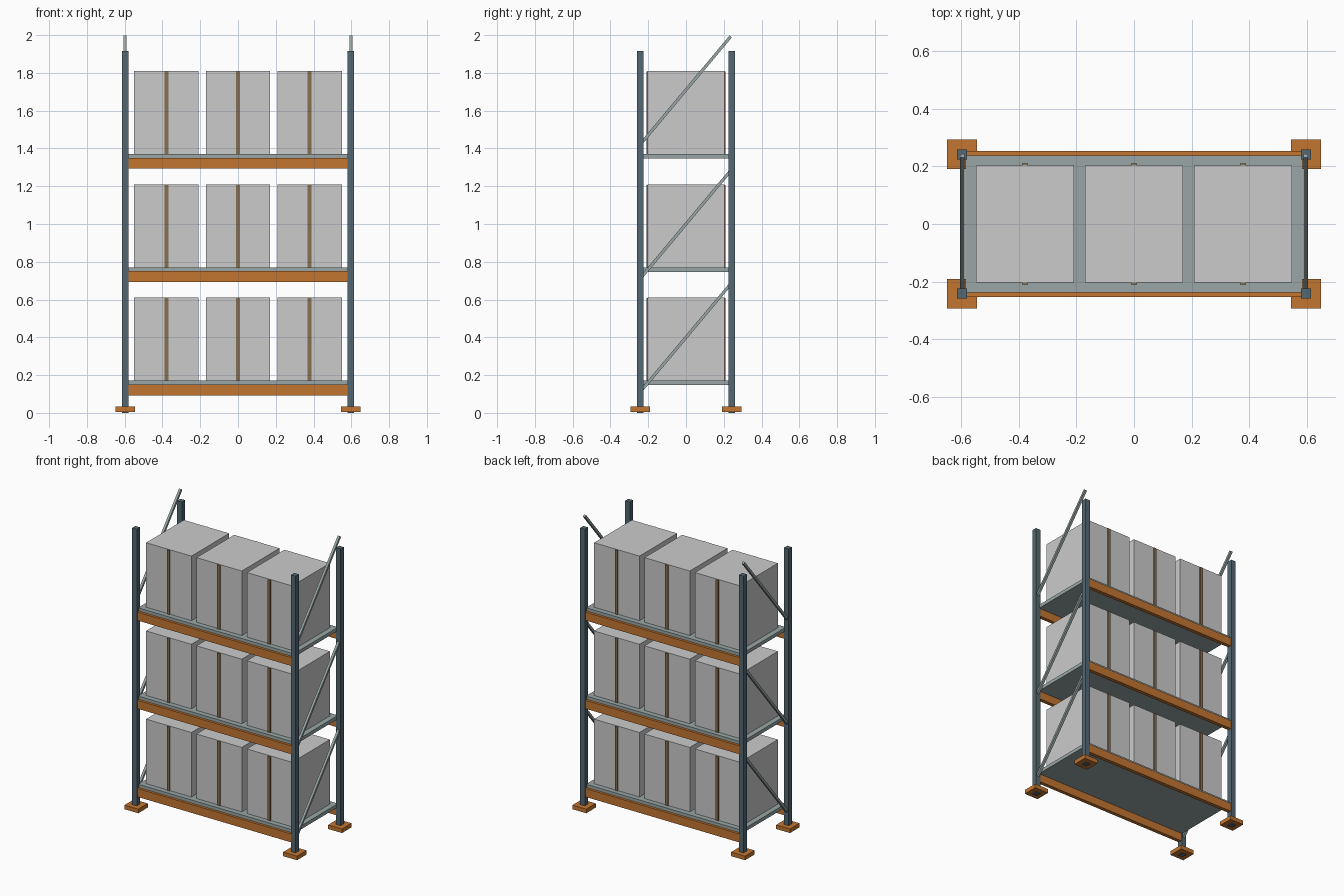
import bpy, bmesh, math
from mathutils import Matrix, Vector

if "Cube" in bpy.data.objects:
    bpy.data.objects.remove(bpy.data.objects["Cube"])


def material(name, rgb):
    m = bpy.data.materials.new(name)
    m.diffuse_color = (*rgb, 1)
    m.use_nodes = True
    m.node_tree.nodes["Principled BSDF"].inputs["Base Color"].default_value = m.diffuse_color
    return m


STEEL = material("blue_steel", (0.09, 0.14, 0.17))
ORANGE = material("orange_paint", (0.55, 0.18, 0.03))
ZINC = material("zinc", (0.32, 0.38, 0.38))
TAPE = material("brown_tape", (0.25, 0.16, 0.08))


def box(name, centre, size, mat=None, tilt=0.0):
    bm = bmesh.new()
    bmesh.ops.create_cube(bm, size=1, matrix=Matrix.Diagonal((*size, 1)))
    me = bpy.data.meshes.new(name)
    bm.to_mesh(me)
    bm.free()
    ob = bpy.data.objects.new(name, me)
    ob.location = centre
    ob.rotation_euler.x = tilt
    if mat:
        me.materials.append(mat)
    bpy.context.collection.objects.link(ob)
    return ob


PX, PY = 0.5975, 0.242           # upright positions
LEVELS = (0.15, 0.75, 1.35)      # beam top heights

# uprights and foot plates
for sx in (-1, 1):
    for sy in (-1, 1):
        box("upright", (sx * PX, sy * PY, 0.9575), (0.035, 0.035, 1.915), STEEL)
        box("foot_plate", (sx * PX, sy * PY, 0.019), (0.104, 0.102, 0.028), ORANGE)

# diagonal side braces, rising to the back
for sx in (-1, 1):
    for z in (0.40, 1.0, 1.71):
        a, b = Vector((sx * PX, -PY + 0.005, z - 0.283)), Vector((sx * PX, PY - 0.005, z + 0.283))
        d = b - a
        box("side_brace", (a + b) / 2, (0.016, d.length, 0.016), ZINC, math.atan2(d.z, d.y))

# shelf levels: beams, deck, cartons with tape bands
for z in LEVELS:
    for sy in (-1, 1):
        box("beam", (0, sy * PY, z - 0.0285), (1.165, 0.025, 0.057), ORANGE)
    box("shelf_deck", (0, 0, z + 0.009), (1.172, 0.475, 0.024), ZINC)
    for x in (-0.379, 0, 0.379):
        box("carton", (x, 0, z + 0.2405), (0.341, 0.405, 0.439))
        box("tape_band", (x, 0, z + 0.239), (0.02, 0.419, 0.436), TAPE)
